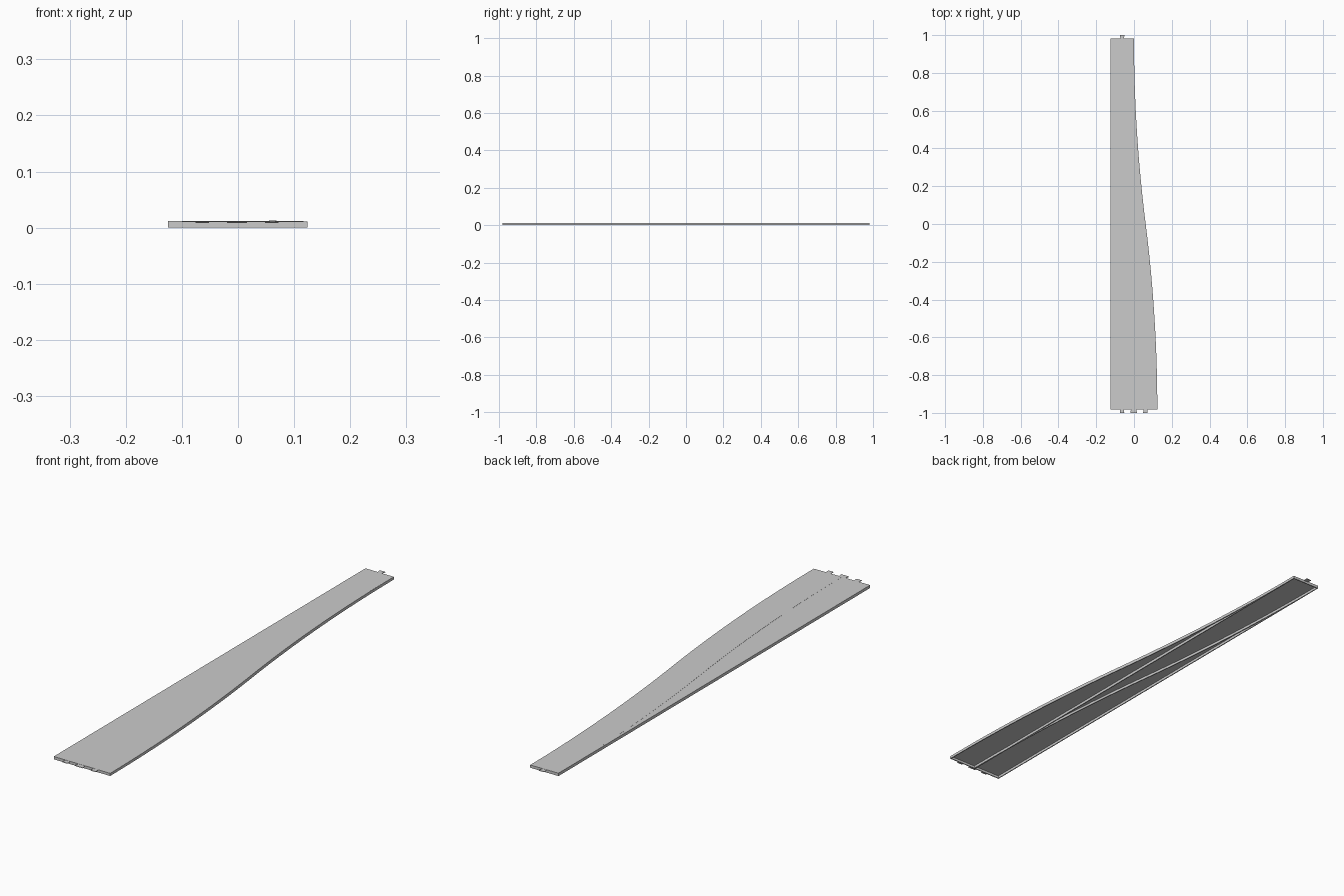
import bpy, bmesh, math

if "Cube" in bpy.data.objects:
    bpy.data.objects.remove(bpy.data.objects["Cube"])

WIDTH = 0.125     # width of one lane
END = 0.982       # half length of the hollow body
WALL = 0.004      # side wall thickness
SKIN = 0.0015     # top skin thickness
TOP = 0.0115


def mesh_object(name, bm):
    bmesh.ops.recalc_face_normals(bm, faces=bm.faces)
    me = bpy.data.meshes.new(name)
    bm.to_mesh(me)
    bm.free()
    ob = bpy.data.objects.new(name, me)
    bpy.context.collection.objects.link(ob)
    return ob


def lane(name, stations):
    """Sweep an inverted U channel through (y, left x, left z, right z)."""
    bm = bmesh.new()
    rings = []
    for y, x, zl, zr in stations:
        r = x + WIDTH
        loop = [(x, 0), (x, zl), (r, zr), (r, 0), (r - WALL, 0),
                (r - WALL, zr - SKIN), (x + WALL, zl - SKIN), (x + WALL, 0)]
        rings.append([bm.verts.new((px, y, pz)) for px, pz in loop])
    for a, b in zip(rings, rings[1:]):
        for i in range(8):
            j = (i + 1) % 8
            bm.faces.new((a[i], a[j], b[j], b[i]))
    # end caps of the channel: left wall, skin, right wall
    for r in (rings[0], rings[-1]):
        for q in ((0, 1, 6, 7), (1, 2, 5, 6), (2, 3, 4, 5)):
            bm.faces.new([r[i] for i in q])
    return mesh_object(name, bm)


def prism(name, outline, z0, z1):
    bm = bmesh.new()
    face = bm.faces.new([bm.verts.new((x, y, z0)) for x, y in outline])
    ext = bmesh.ops.extrude_face_region(bm, geom=[face])["geom"]
    tops = [v for v in ext if isinstance(v, bmesh.types.BMVert)]
    bmesh.ops.translate(bm, verts=tops, vec=(0, 0, z1 - z0))
    return mesh_object(name, bm)


def s_curve(t):
    return 2 * t * t if t < 0.5 else 1 - 2 * (1 - t) ** 2


# straight lane
lane("straight_lane", [(-END, -WIDTH, TOP, 0.0110), (END, -WIDTH, TOP, 0.0110)])

# diverging lane, very slightly banked through the bend
stations = []
for i in range(49):
    t = i / 48
    bank = math.sin(math.pi * t)
    stations.append((END - 2 * END * t, -WIDTH + 0.1235 * s_curve(t),
                     0.0112 + 0.0007 * bank, 0.0105 + 0.0018 * bank))
lane("curved_lane", stations)


# end walls closing the hollow underside
def end_wall(name, x0, x1, y0, y1):
    prism(name, [(x0, y0), (x1, y0), (x1, y1), (x0, y1)], 0, 0.0105)


end_wall("narrow_end_wall", -WIDTH, 0, END - WALL, END)
end_wall("wide_end_wall", -WIDTH, 0.1235, -END, -END + WALL)


# thin joining tabs, wider at the tip
def tab(name, x, side, half):
    y0, y1 = side * (END - WALL), side
    prism(name, [(x - half * 0.75, y0), (x + half * 0.75, y0),
                 (x + half, y1), (x - half, y1)], 0.0085, 0.0105)


tab("narrow_end_tab", -0.0625, 1, 0.012)
for i, (x, half) in enumerate(((-0.0635, 0.012), (-0.002, 0.018), (0.0605, 0.012))):
    tab(f"wide_end_tab_{i + 1}", x, -1, half)
